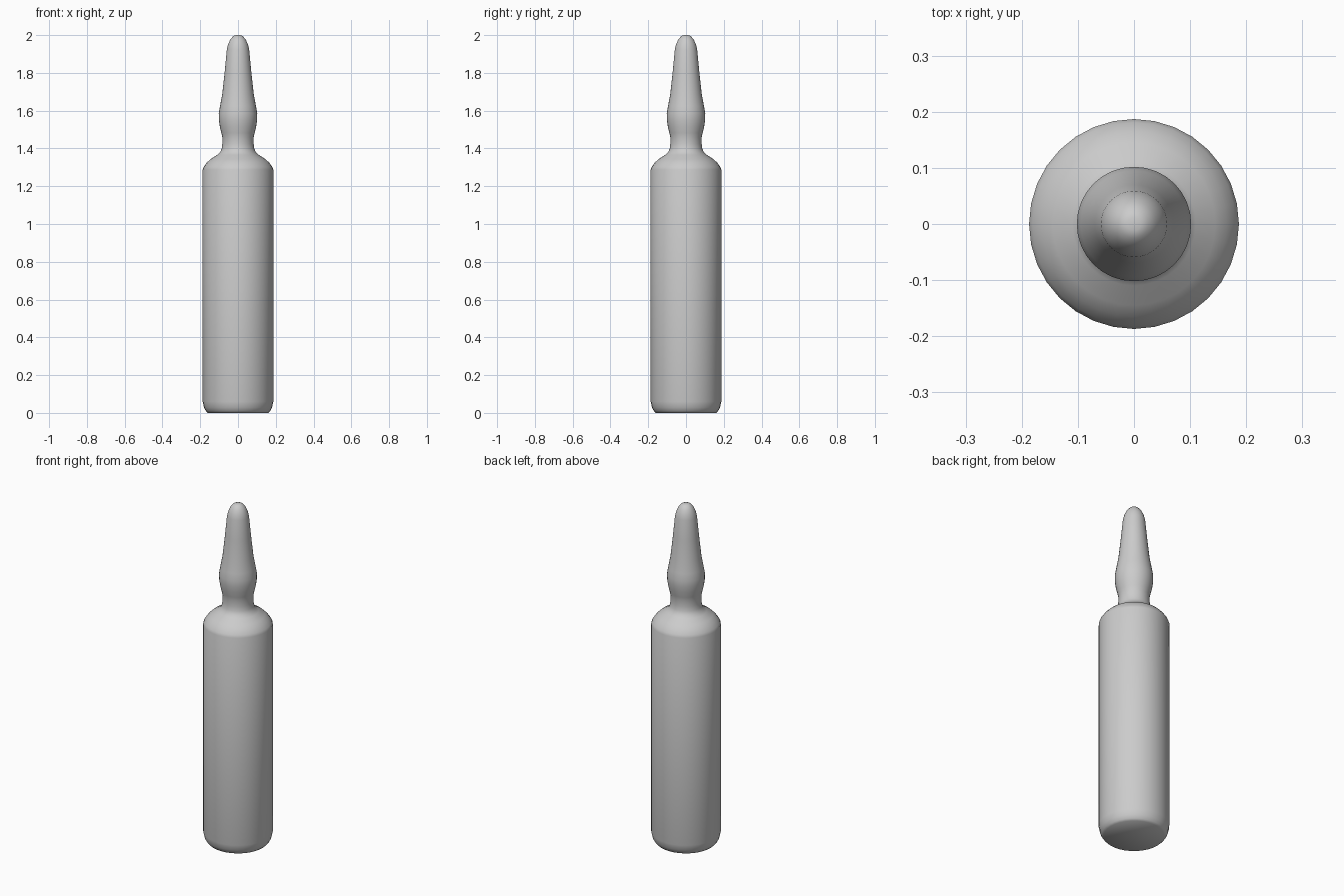
import bpy
import bmesh
import math

cube = bpy.data.objects.get("Cube")
if cube:
    bpy.data.objects.remove(cube)

SIDES = 32

# Glass material
glass = bpy.data.materials.new("grey glass")
glass.use_nodes = True
colour = (0.6, 0.6, 0.6, 1)
glass.diffuse_color = colour
glass.node_tree.nodes["Principled BSDF"].inputs["Base Color"].default_value = colour

# Half outline from base to tip: (radius, height)
profile = [
    (0, 0), (0.16, 0), (0.17, 0.01), (0.18, 0.028), (0.187, 0.06),
    (0.187, 1.288), (0.181, 1.303), (0.165, 1.325), (0.145, 1.344),
    (0.11, 1.366), (0.094, 1.381), (0.086, 1.4), (0.083, 1.425), (0.083, 1.46),
    (0.088, 1.482), (0.096, 1.515), (0.101, 1.55), (0.102, 1.585),
    (0.095, 1.625), (0.083, 1.69), (0.07, 1.81), (0.059, 1.925),
    (0.052, 1.953), (0.04, 1.978), (0.025, 1.995), (0.012, 2.0), (0, 2.0),
]

# Ampoule body, neck and tip turned as one piece
bm = bmesh.new()
verts = [bm.verts.new((r, 0, z)) for r, z in profile]
edges = [bm.edges.new(pair) for pair in zip(verts, verts[1:])]
bmesh.ops.spin(bm, geom=verts + edges, cent=(0, 0, 0), axis=(0, 0, 1),
               angle=math.tau, steps=SIDES, use_merge=True)
bmesh.ops.remove_doubles(bm, verts=bm.verts, dist=0.0005)
bmesh.ops.recalc_face_normals(bm, faces=bm.faces)
mesh = bpy.data.meshes.new("ampoule")
bm.to_mesh(mesh)
bm.free()
mesh.materials.append(glass)
ampoule = bpy.data.objects.new("ampoule", mesh)
bpy.context.collection.objects.link(ampoule)

# Smooth shading
bpy.ops.object.select_all(action="DESELECT")
ampoule.select_set(True)
bpy.context.view_layer.objects.active = ampoule
bpy.ops.object.shade_smooth_by_angle(angle=math.radians(50))
